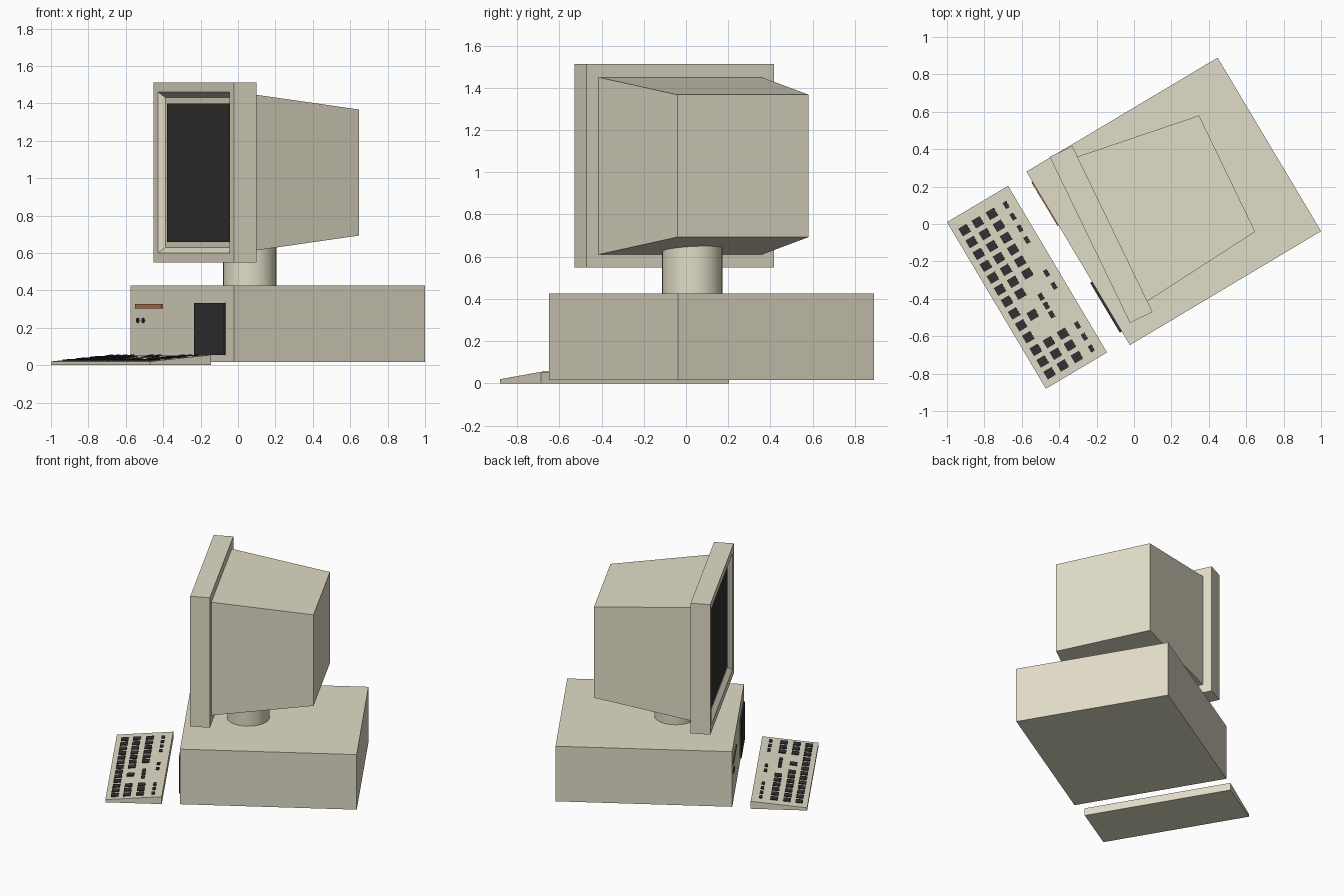
import bpy, bmesh
from math import radians, atan2
from mathutils import Matrix, Vector

if "Cube" in bpy.data.objects:
    bpy.data.objects.remove(bpy.data.objects["Cube"])


def material(name, rgb):
    m = bpy.data.materials.new(name)
    m.diffuse_color = (*rgb, 1)
    m.use_nodes = True
    m.node_tree.nodes["Principled BSDF"].inputs["Base Color"].default_value = m.diffuse_color
    return m


BEIGE = material("beige", (0.75, 0.72, 0.57))
DARK = material("dark", (0.032, 0.032, 0.032))
ORANGE = material("orange", (0.5, 0.17, 0.07))


def frame(x, y, z, deg):
    return Matrix.Translation((x, y, z)) @ Matrix.Rotation(radians(deg), 4, 'Z')


def finish(name, bm, mat, world):
    bmesh.ops.recalc_face_normals(bm, faces=bm.faces[:])
    me = bpy.data.meshes.new(name)
    bm.to_mesh(me)
    bm.free()
    me.materials.append(mat)
    ob = bpy.data.objects.new(name, me)
    bpy.context.collection.objects.link(ob)
    ob.matrix_world = world
    return ob


def add_box(bm, x, y, z, m=Matrix()):
    """Box from (min, max) pairs."""
    size = [b - a for a, b in (x, y, z)]
    mid = [(a + b) / 2 for a, b in (x, y, z)]
    mat = m @ Matrix.Translation(mid) @ Matrix.Diagonal((*size, 1))
    return bmesh.ops.create_cube(bm, size=1, matrix=mat)["verts"]


def box(name, x, y, z, mat, world):
    bm = bmesh.new()
    add_box(bm, x, y, z)
    return finish(name, bm, mat, world)


# Desktop case: origin at its front left corner, x along the front
case = frame(-0.575, 0.28, 0, -59.2)
box("case", (0, 1.08), (0, 1.19), (0.017, 0.425), BEIGE, case)
box("drive_button", (0.06, 0.335), (-0.006, 0.01), (0.302, 0.328), ORANGE, case)
box("front_panel", (0.685, 0.995), (-0.012, 0.01), (0.055, 0.333), DARK, case)
bm = bmesh.new()
for x in (0.08, 0.137):
    bmesh.ops.create_cone(bm, cap_ends=True, segments=12, radius1=0.013, radius2=0.013, depth=0.014,
                          matrix=Matrix.Translation((x, 0, 0.24)) @ Matrix.Rotation(radians(90), 4, 'X'))
finish("power_lights", bm, DARK, case)

# Monitor neck
bm = bmesh.new()
bmesh.ops.create_cone(bm, cap_ends=True, segments=32, radius1=0.143, radius2=0.143, depth=0.265)
for f in bm.faces:
    f.smooth = len(f.verts) == 4
neck = finish("monitor_neck", bm, BEIGE, frame(0.063, 0.03, 0.5525, 0))
for e in neck.data.edges:
    a, b = (neck.data.vertices[i].co.z for i in e.vertices)
    e.use_edge_sharp = abs(a - b) < 0.01

# Monitor: origin at the centre of the bezel's front
monitor = frame(-0.236, -0.085, 1.03, -64.2)
bm = bmesh.new()
add_box(bm, (-0.493, 0.493), (0, 0.134), (-0.482, 0.482))
bm.normal_update()
front = [f for f in bm.faces if f.normal.y < -0.9]
bmesh.ops.inset_region(bm, faces=front, thickness=0.074)
bmesh.ops.inset_region(bm, faces=front, thickness=0.04, depth=-0.03)
finish("monitor_bezel", bm, BEIGE, monitor)
box("screen", (-0.381, 0.381), (0.024, 0.05), (-0.37, 0.37), DARK, monitor)

# Tapered tube housing
bm = bmesh.new()
for v in add_box(bm, (-0.43, 0.43), (0.13, 0.815), (-0.42, 0.42)):
    if v.co.y > 0.5:
        v.co.x *= 0.345 / 0.43
        v.co.z *= 0.337 / 0.42
finish("monitor_housing", bm, BEIGE, monitor)

# Keyboard wedge: origin at its front left corner
board = frame(-1.0, 0.01, 0, -59.3)
bm = bmesh.new()
for v in add_box(bm, (0, 1.036), (0, 0.38), (0, 0.02)):
    if v.co.y > 0.2 and v.co.z > 0.01:
        v.co.z = 0.055
finish("keyboard", bm, BEIGE, board)

# Keys: (row depth, key depth, key width, positions)
main = [0.085 + 0.074 * i for i in range(7)]
pad = [0.83, 0.902, 0.975]
rows = [
    (0.060, 0.050, 0.048, main + [0.603, 0.677, 0.751] + pad),
    (0.142, 0.050, 0.048, main + [0.660] + pad),
    (0.230, 0.050, 0.048, main[:6] + pad),
    (0.230, 0.024, 0.038, [0.600, 0.655, 0.710]),
    (0.320, 0.022, 0.038, [0.083, 0.155, 0.228, 0.300, 0.506, 0.585] + pad),
]
slope = Matrix.Translation((0, 0, 0.02)) @ Matrix.Rotation(atan2(0.035, 0.38), 4, 'X')
bm = bmesh.new()
for depth, d, w, xs in rows:
    for x in xs:
        add_box(bm, (x - w / 2, x + w / 2), (depth - d / 2, depth + d / 2), (-0.004, 0.006), slope)
finish("keys", bm, DARK, board)
